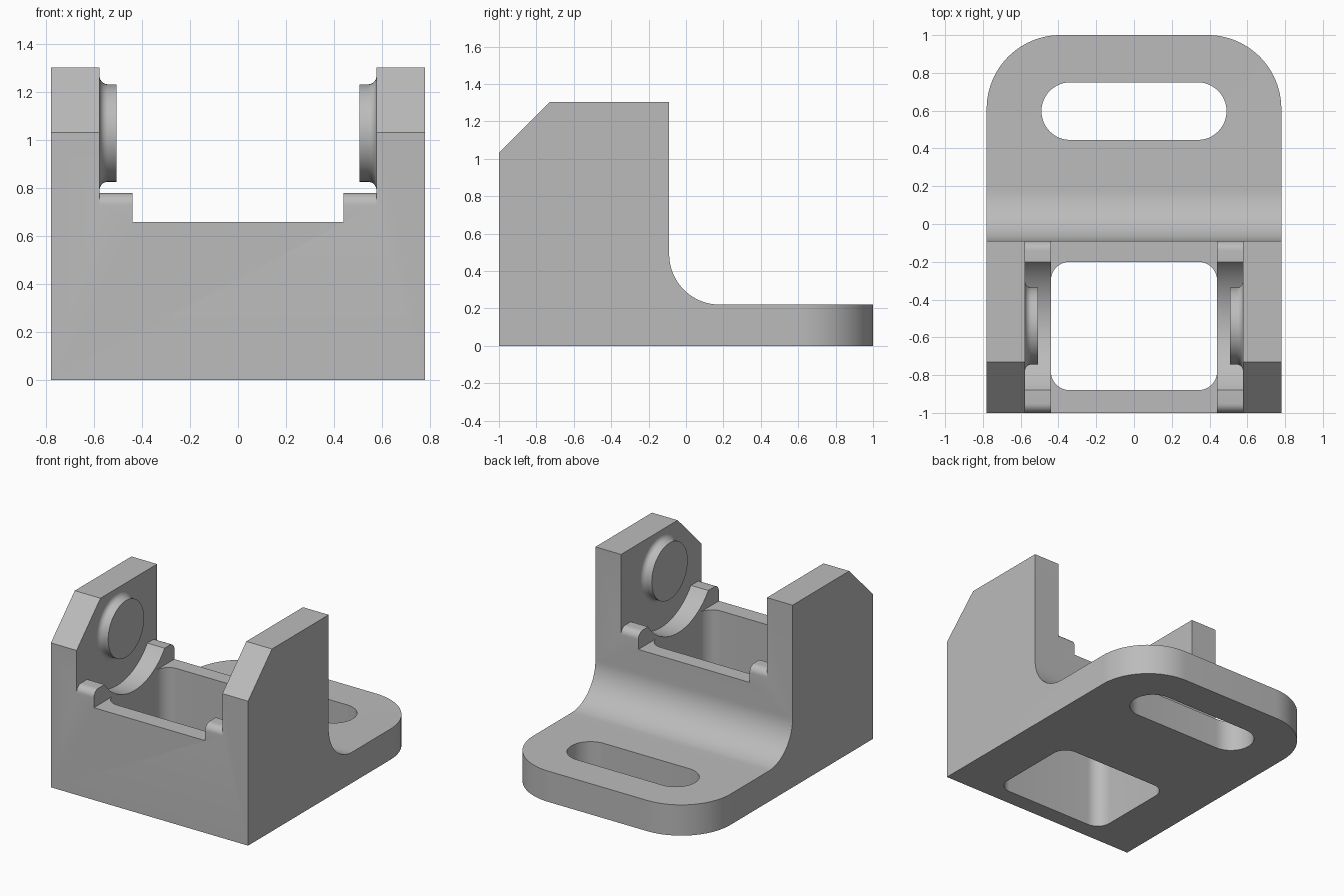
import bpy, bmesh
from math import sin, cos, pi, radians, atan2, hypot

if "Cube" in bpy.data.objects:
    bpy.data.objects.remove(bpy.data.objects["Cube"])

grey = bpy.data.materials.new("light grey")
grey.diffuse_color = (0.5, 0.5, 0.5, 1)
grey.use_nodes = True
grey.node_tree.nodes["Principled BSDF"].inputs["Base Color"].default_value = grey.diffuse_color


def arc(cx, cy, r, a0, a1, n=16):
    """Points on an arc, angles in degrees."""
    return [(cx + r * cos(radians(a0 + (a1 - a0) * i / n)),
             cy + r * sin(radians(a0 + (a1 - a0) * i / n))) for i in range(n + 1)]


def prism(name, pts, axis, lo, hi):
    """Extrude a closed outline: axis X takes (y, z) points, axis Z takes (x, y)."""
    def place(p, t):
        return (t, p[0], p[1]) if axis == "X" else (p[0], p[1], t)
    bm = bmesh.new()
    a = [bm.verts.new(place(p, lo)) for p in pts]
    b = [bm.verts.new(place(p, hi)) for p in pts]
    bm.faces.new(a)
    bm.faces.new(b)
    for i in range(len(pts)):
        j = (i + 1) % len(pts)
        bm.faces.new((a[i], a[j], b[j], b[i]))
    return finish(name, bm)


def finish(name, bm):
    bmesh.ops.recalc_face_normals(bm, faces=bm.faces[:])
    me = bpy.data.meshes.new(name)
    bm.to_mesh(me)
    bm.free()
    me.materials.append(grey)
    ob = bpy.data.objects.new(name, me)
    bpy.context.collection.objects.link(ob)
    return ob


def activate(ob):
    bpy.ops.object.select_all(action="DESELECT")
    ob.select_set(True)
    bpy.context.view_layer.objects.active = ob


def boolean(ob, tool, operation):
    """Apply a boolean and remove the tool."""
    activate(ob)
    mod = ob.modifiers.new("cut", "BOOLEAN")
    mod.operation, mod.solver, mod.object = operation, "EXACT", tool
    bpy.ops.object.modifier_apply(modifier=mod.name)
    bpy.data.objects.remove(tool)


def rounded_rect(x, y0, y1, r):
    return (arc(x - r, y1 - r, r, 0, 90, 12) + arc(-x + r, y1 - r, r, 90, 180, 12)
            + arc(-x + r, y0 + r, r, 180, 270, 12) + arc(x - r, y0 + r, r, 270, 360, 12))


# Bracket body: side profile with chamfered top and filleted foot
W, TOP, BACK = 0.78, 1.303, -0.09
side = ([(-1, 0), (1, 0), (1, 0.22)] + arc(0.18, 0.49, 0.27, 270, 180, 24)
        + [(BACK, TOP), (-0.73, TOP), (-1, 1.033)])
body = prism("bracket_body", side, "X", -W, W)

# Rounded corners of the foot plate
R = 0.39
corner = [(W + 0.1, 1 - R), (W, 1 - R)] + arc(W - R, 1 - R, R, 0, 90, 24)[1:] \
    + [(W - R, 1.1), (W + 0.1, 1.1)]
for s in (1, -1):
    boolean(body, prism("corner_cutter", [(s * x, y) for x, y in corner], "Z", -0.1, 0.5),
            "DIFFERENCE")

# Wide channel between the cheeks: leaves ledges with rounded ends and a round trough
YC, ZC, LEDGE, F = -0.54, 1.03, 0.78, 0.05
R_CUT = hypot(0.34, ZC - LEDGE)
a = atan2(ZC - LEDGE, 0.34) * 180 / pi
channel = ([(-1.1, LEDGE - F)] + arc(-1 + F, LEDGE - F, F, 180, 90, 8)
           + arc(YC, ZC, R_CUT, 180 + a, 360 - a, 40)
           + arc(BACK - F, LEDGE - F, F, 90, 0, 8)
           + [(0.0, LEDGE - F), (0.0, 1.5), (-1.1, 1.5)])
boolean(body, prism("channel_cutter", channel, "X", -0.577, 0.577), "DIFFERENCE")

# Narrow channel, lower floor
floor = [(-1.1, 0.66), (0.0, 0.66), (0.0, 1.6), (-1.1, 1.6)]
boolean(body, prism("floor_cutter", floor, "X", -0.44, 0.44), "DIFFERENCE")

# Through pocket and mounting slot
boolean(body, prism("pocket_cutter", rounded_rect(0.44, -0.88, -0.20, 0.1), "Z", -0.1, 1),
        "DIFFERENCE")
boolean(body, prism("slot_cutter", rounded_rect(0.49, 0.445, 0.75, 0.1525), "Z", -0.1, 0.5),
        "DIFFERENCE")
activate(body)
bpy.ops.object.shade_smooth_by_angle(angle=radians(25))

# Round bosses on the inner cheeks, flared where they meet the wall
RB, FB = 0.203, 0.035
profile = [(0.507, RB)] + [(0.577 - FB + FB * sin(t * pi / 16), RB + FB - FB * cos(t * pi / 16))
                           for t in range(9)] + [(0.587, RB + FB)]
N = 64
for s, label in ((1, "right_boss"), (-1, "left_boss")):
    bm = bmesh.new()
    rings = [[bm.verts.new((s * x, YC + r * cos(2 * pi * i / N), ZC + r * sin(2 * pi * i / N)))
              for i in range(N)] for x, r in profile]
    bm.faces.new(rings[0])
    bm.faces.new(rings[-1])
    for p, q in zip(rings, rings[1:]):
        for i in range(N):
            j = (i + 1) % N
            bm.faces.new((p[i], p[j], q[j], q[i]))
    boss = finish(label, bm)
    activate(boss)
    bpy.ops.object.shade_smooth_by_angle(angle=radians(25))
